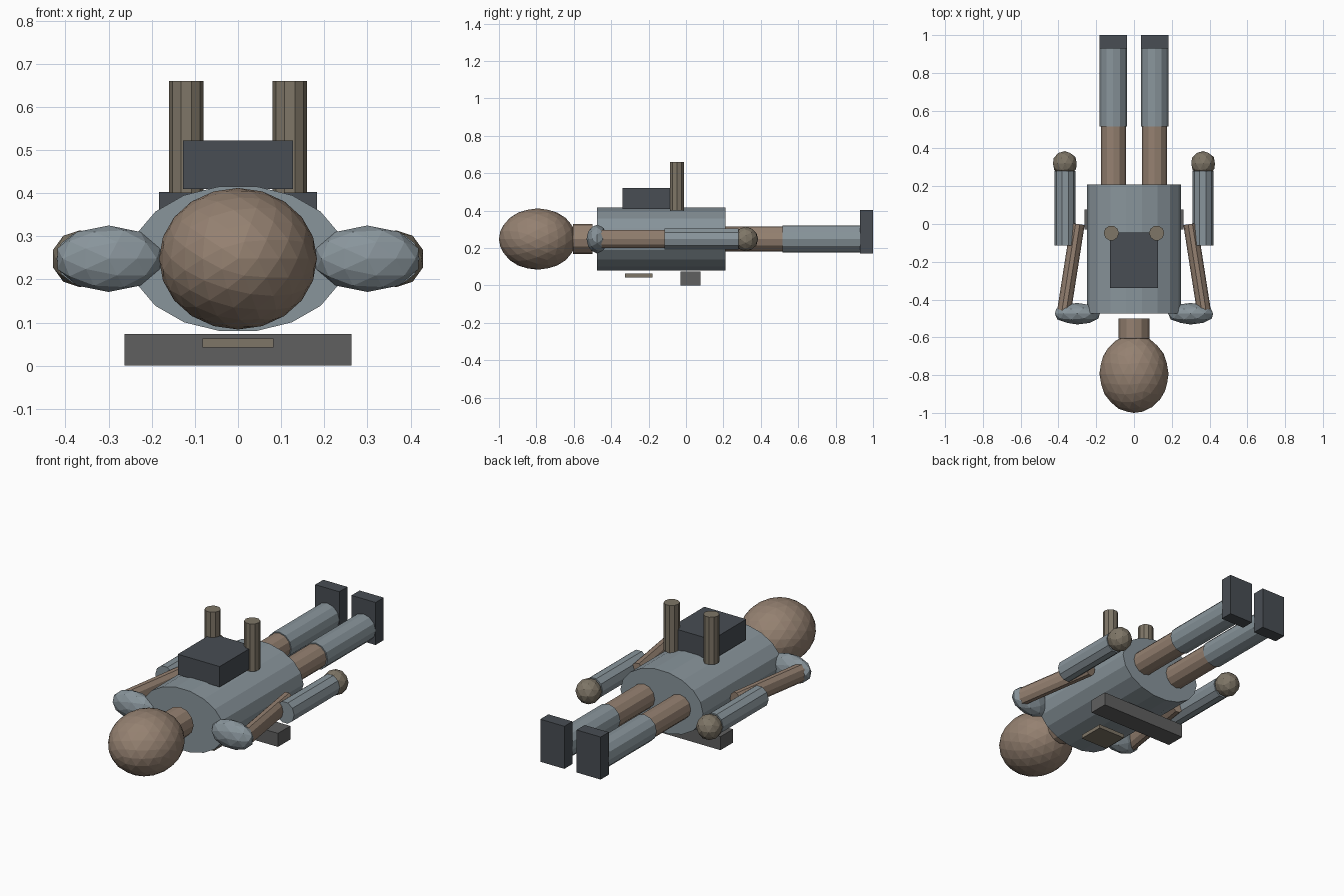
import bpy, bmesh, math
from mathutils import Vector, Matrix

if "Cube" in bpy.data.objects:
    bpy.data.objects.remove(bpy.data.objects["Cube"])

MID = 0.248  # height of the body axis


def material(name, rgb):
    m = bpy.data.materials.new(name)
    m.diffuse_color = (*rgb, 1)
    m.use_nodes = True
    m.node_tree.nodes["Principled BSDF"].inputs["Base Color"].default_value = m.diffuse_color
    return m


SKIN = material("skin_brown", (0.30, 0.22, 0.165))
CLOTH = material("cloth_blue_grey", (0.25, 0.30, 0.33))
DARK = material("dark_slate", (0.065, 0.075, 0.087))
METAL = material("tan_grey", (0.21, 0.18, 0.135))
BAR = material("charcoal", (0.115, 0.115, 0.115))


def finish(name, bm, mat):
    bmesh.ops.recalc_face_normals(bm, faces=bm.faces)
    me = bpy.data.meshes.new(name)
    bm.to_mesh(me)
    bm.free()
    me.materials.append(mat)
    ob = bpy.data.objects.new(name, me)
    bpy.context.collection.objects.link(ob)
    return ob


def box(name, mat, x, y, z):
    """Box from its (min, max) extents on each axis."""
    bm = bmesh.new()
    bmesh.ops.create_cube(bm, size=1)
    ext = (x, y, z)
    size = [b - a for a, b in ext]
    mid = Vector([(a + b) / 2 for a, b in ext])
    bmesh.ops.transform(bm, matrix=Matrix.Translation(mid) @ Matrix.Diagonal((*size, 1)), verts=bm.verts)
    return finish(name, bm, mat)


def tube(name, mat, p0, p1, r1, r2, sides):
    """Elliptical cylinder between two points; r1 is the sideways radius."""
    p0, p1 = Vector(p0), Vector(p1)
    axis = (p1 - p0).normalized()
    ref = Vector((0, 1, 0)) if abs(axis.z) > 0.9 else Vector((0, 0, 1))
    side = ref.cross(axis).normalized()
    bm = bmesh.new()
    rings = []
    for p in (p0, p1):
        ring = []
        for i in range(sides):
            a = 2 * math.pi * i / sides
            ring.append(bm.verts.new(p + side * r1 * math.cos(a) + ref * r2 * math.sin(a)))
        bm.faces.new(ring)
        rings.append(ring)
    a, b = rings
    for i in range(sides):
        j = (i + 1) % sides
        bm.faces.new((a[i], a[j], b[j], b[i]))
    return finish(name, bm, mat)


def ball(name, mat, centre, radii, subdiv):
    """Faceted ellipsoid with its poles along y."""
    bm = bmesh.new()
    bmesh.ops.create_icosphere(bm, subdivisions=subdiv, radius=1)
    m = (Matrix.Translation(centre) @ Matrix.Diagonal((*radii, 1))
         @ Matrix.Rotation(math.pi / 2, 4, 'X'))
    bmesh.ops.transform(bm, matrix=m, verts=bm.verts)
    return finish(name, bm, mat)


# head, neck and torso
ball("head", SKIN, (0, -0.793, MID), (0.183, 0.207, 0.164), 3)
tube("neck", SKIN, (0, -0.605, MID), (0, -0.5, MID), 0.081, 0.081, 12)
tube("torso", CLOTH, (0, -0.475, MID), (0, 0.21, MID), 0.25, 0.17, 18)

# chest pack, rear bar and small plate
box("pack", DARK, (-0.127, 0.127), (-0.34, -0.045), (0.41, 0.522))
box("rear_bar", BAR, (-0.263, 0.263), (-0.03, 0.077), (0, 0.074))
box("rear_plate", METAL, (-0.082, 0.082), (-0.325, -0.18), (0.042, 0.063))

for s, tag in ((-1, "left"), (1, "right")):
    # post standing beside the pack
    tube(f"{tag}_post", METAL, (s * 0.12, -0.048, 0.40), (s * 0.12, -0.048, 0.66), 0.04, 0.04, 10)
    # arm
    ball(f"{tag}_shoulder", CLOTH, (s * 0.30, -0.475, MID), (0.125, 0.057, 0.077), 2)
    tube(f"{tag}_upper_arm", SKIN, (s * 0.37, -0.46, MID), (s * 0.298, 0.0, MID), 0.037, 0.051, 10)
    tube(f"{tag}_forearm", CLOTH, (s * 0.365, -0.115, MID), (s * 0.365, 0.28, MID), 0.056, 0.06, 10)
    ball(f"{tag}_hand", METAL, (s * 0.366, 0.32, MID), (0.066, 0.066, 0.066), 2)
    # leg
    tube(f"{tag}_thigh", SKIN, (s * 0.109, 0.20, MID), (s * 0.109, 0.52, MID), 0.067, 0.067, 12)
    tube(f"{tag}_shin", CLOTH, (s * 0.11, 0.515, MID), (s * 0.11, 0.935, MID), 0.073, 0.073, 12)
    x = sorted((s * 0.037, s * 0.183))
    box(f"{tag}_boot", DARK, x, (0.93, 1.0), (0.17, 0.403))
